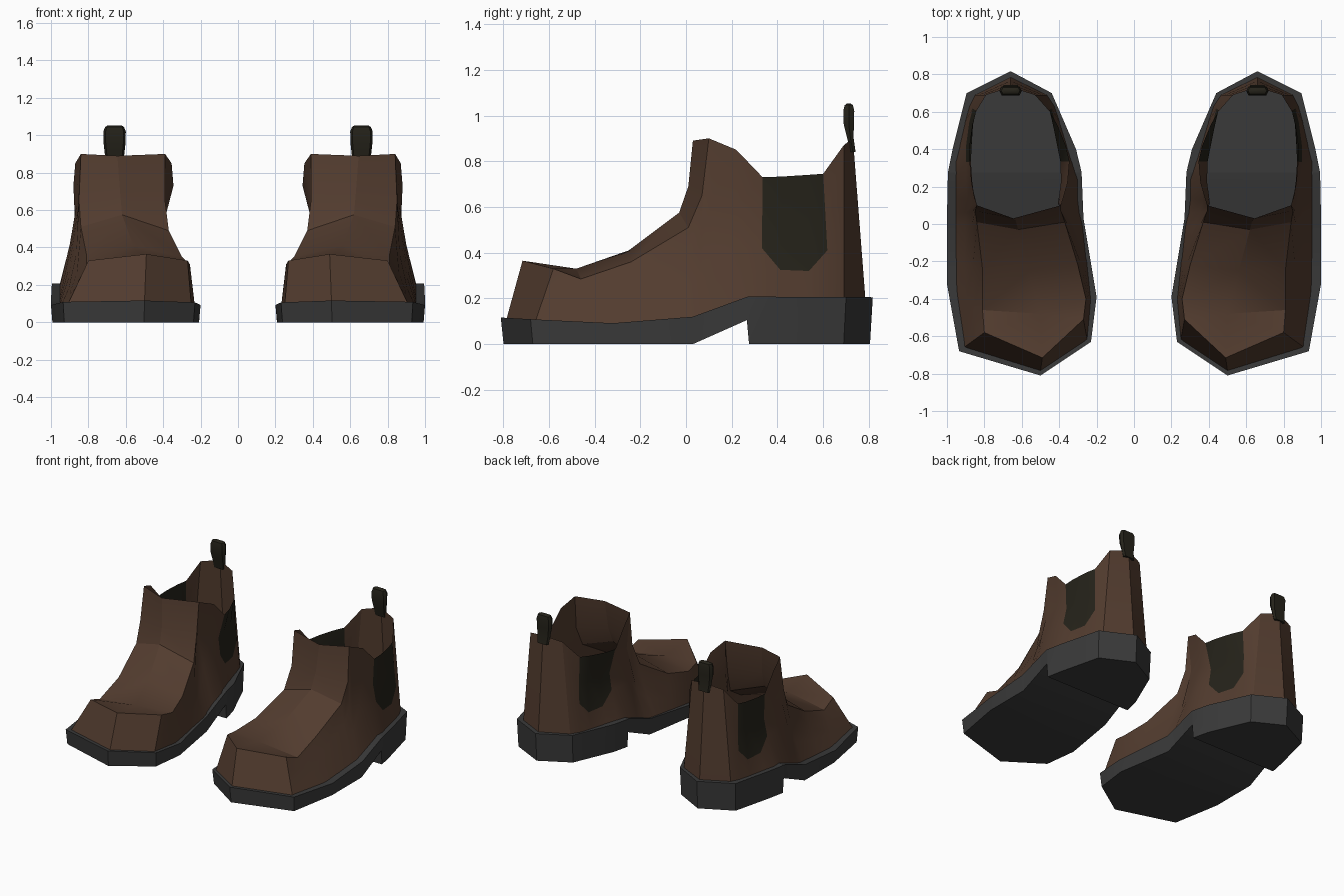
import bpy, bmesh, math

if "Cube" in bpy.data.objects:
    bpy.data.objects.remove(bpy.data.objects["Cube"])


def material(name, rgb):
    m = bpy.data.materials.new(name)
    m.diffuse_color = (*rgb, 1)
    m.use_nodes = True
    m.node_tree.nodes["Principled BSDF"].inputs["Base Color"].default_value = m.diffuse_color
    return m


LEATHER = material("brown_leather", (0.085, 0.045, 0.028))
ELASTIC = material("dark_elastic", (0.018, 0.016, 0.010))
RUBBER = material("dark_rubber", (0.042, 0.042, 0.042))


class Builder:
    """Collects faces, sharing points that coincide."""

    def __init__(self):
        self.bm = bmesh.new()
        self.verts = {}

    def vert(self, p):
        key = tuple(round(c, 4) for c in p)
        if key not in self.verts:
            self.verts[key] = self.bm.verts.new(key)
        return self.verts[key]

    def face(self, *points, mat=0):
        vs = list(dict.fromkeys(self.vert(p) for p in points))
        if len(vs) > 2:
            self.bm.faces.new(vs).material_index = mat

    def finish(self, name, mats, angle):
        bmesh.ops.recalc_face_normals(self.bm, faces=self.bm.faces[:])
        me = bpy.data.meshes.new(name)
        self.bm.to_mesh(me)
        self.bm.free()
        ob = bpy.data.objects.new(name, me)
        bpy.context.collection.objects.link(ob)
        for m in mats:
            me.materials.append(m)
        bpy.ops.object.select_all(action='DESELECT')
        ob.select_set(True)
        bpy.context.view_layer.objects.active = ob
        bpy.ops.object.shade_smooth_by_angle(angle=math.radians(angle))
        # the other boot of the pair
        ob.modifiers.new("pair", 'MIRROR').use_mirror_merge = False
        return ob


def loft(b, rings):
    """Skin closed rings of equal length and cap both ends."""
    for r, s in zip(rings, rings[1:]):
        for i in range(len(r)):
            j = (i + 1) % len(r)
            b.face(r[i], r[j], s[j], s[i])
    b.face(*rings[0])
    b.face(*rings[-1])


def sole_top(y):
    line = [(-0.82, 0.117), (-0.34, 0.09), (0.03, 0.12), (0.27, 0.208), (0.83, 0.205)]
    for (y0, z0), (y1, z1) in zip(line, line[1:]):
        if y <= y1:
            return z0 + (z1 - z0) * (y - y0) / (y1 - y0)
    return line[-1][1]


# Sole: inner x, y, outer x, y, underside z, from toe to heel
SOLE = [
    (0.50, -0.81, 0.50, -0.81, 0), (0.23, -0.63, 0.935, -0.68, 0),
    (0.20, -0.39, 1.0, -0.32, 0), (0.27, 0.03, 1.0, 0.03, 0),
    (0.28, 0.27, 0.995, 0.27, 0.105), (0.281, 0.28, 0.994, 0.28, 0),
    (0.31, 0.40, 0.97, 0.40, 0), (0.44, 0.70, 0.895, 0.70, 0),
    (0.66, 0.817, 0.66, 0.817, 0)]
b = Builder()
rings = []
for xi, yi, xo, yo, z in SOLE:
    def low(x, y):
        return (0.62 + (x - 0.62) * 0.98, y * 0.985, z)
    rings.append([low(xi, yi), low(xo, yo), (xo, yo, sole_top(yo)), (xi, yi, sole_top(yi))])
loft(b, rings)
b.finish("sole", [RUBBER], 25)

# Upper, closed front: inner foot xy, outer foot xy, inner shoulder, outer shoulder, centre
FRONT = [
    ((.25, -.62), (.91, -.66), (.25, -.62, .11), (.91, -.66, .11), (.50, -.785, .11)),
    ((.25, -.62), (.91, -.66), (.27, -.51, .33), (.80, -.58, .33), (.49, -.715, .365)),
    ((.23, -.40), (.95, -.40), (.257, -.40, .31), (.81, -.46, .285), (.50, -.48, .33)),
    ((.25, -.20), (.955, -.20), (.30, -.22, .35), (.81, -.24, .36), (.56, -.25, .41)),
    ((.27, -.02), (.955, 0), (.37, .01, .49), (.84, .01, .51), (.62, -.03, .575)),
    ((.29, .06), (.955, .06), (.39, .07, .65), (.85, .07, .65), (.63, .01, .69)),
    ((.30, .14), (.955, .14), (.39, .10, .90), (.84, .10, .90), (.645, .03, .89))]
# Upper, open back: inner foot xy, outer foot xy, inner collar, outer collar
BACK = [
    ((.30, .24), (.955, .24), (.355, .22, .85), (.87, .22, .85)),
    ((.33, .33), (.955, .33), (.345, .335, .73), (.88, .335, .73)),
    ((.355, .41), (.935, .41), (.365, .42, .733), (.88, .42, .733)),
    ((.395, .54), (.905, .54), (.41, .53, .74), (.865, .53, .74)),
    ((.425, .63), (.88, .63), (.45, .60, .745), (.845, .60, .745)),
    ((.465, .69), (.85, .69), (.53, .69, .87), (.79, .69, .87)),
    ((.66, .785), (.66, .785), (.66, .73, .90), (.66, .73, .90))]
ELASTIC_BOTTOM = {8: .42, 9: .325, 10: .32, 11: .41}


def wall(i, foot, top, side):
    """Points up one side, pinched in at the ankle."""
    x, y = foot
    z = sole_top(y) - 0.012
    h = top[2] - z
    pinch = max(0, 1 - ((y - 0.28) / 0.38) ** 2) * (0.055 if side > 0 else 0.035)
    t_low = (ELASTIC_BOTTOM[i] - z) / h if i in ELASTIC_BOTTOM else 0.35
    out = []
    for t, k in ((0, 0), (t_low, 0.75), (0.65, 1), (1, 0)):
        out.append((x + (top[0] - x) * t + side * pinch * k,
                    y + (top[1] - y) * t, z + h * t))
    return out


stations = FRONT + BACK
inner = [wall(i, s[0], s[2], 1) for i, s in enumerate(stations)]
outer = [wall(i, s[1], s[3], -1) for i, s in enumerate(stations)]
inner[0] = [inner[1][0]] * 4
outer[0] = [outer[1][0]] * 4
b = Builder()
for i in range(len(stations) - 1):
    if i > 0:
        for w in (inner, outer):
            for k in range(3):
                dark = 1 if 8 <= i <= 10 and k > 0 else 0
                b.face(w[i][k], w[i][k + 1], w[i + 1][k + 1], w[i + 1][k], mat=dark)
    if i < len(FRONT) - 1:
        c0, c1 = stations[i][4], stations[i + 1][4]
        for w in (inner, outer):
            b.face(w[i][3], c0, c1, w[i + 1][3])
b.finish("boot_upper", [LEATHER, ELASTIC], 30)

# Pull tab at the heel: z, half width, half depth
b = Builder()
rings = []
for z, w, d in [(.84, .046, .012), (.90, .052, .014), (.96, .059, .022),
                (1.02, .06, .024), (1.045, .05, .018), (1.053, .035, .008)]:
    y = 0.73 - 0.018 * min(1, (z - 0.84) / 0.1)
    rings.append([(.66 - w, y, z), (.66 - w * .8, y - d, z), (.66 + w * .8, y - d, z),
                  (.66 + w, y, z), (.66 + w * .8, y + d, z), (.66 - w * .8, y + d, z)])
loft(b, rings)
b.finish("pull_tab", [ELASTIC], 35)
